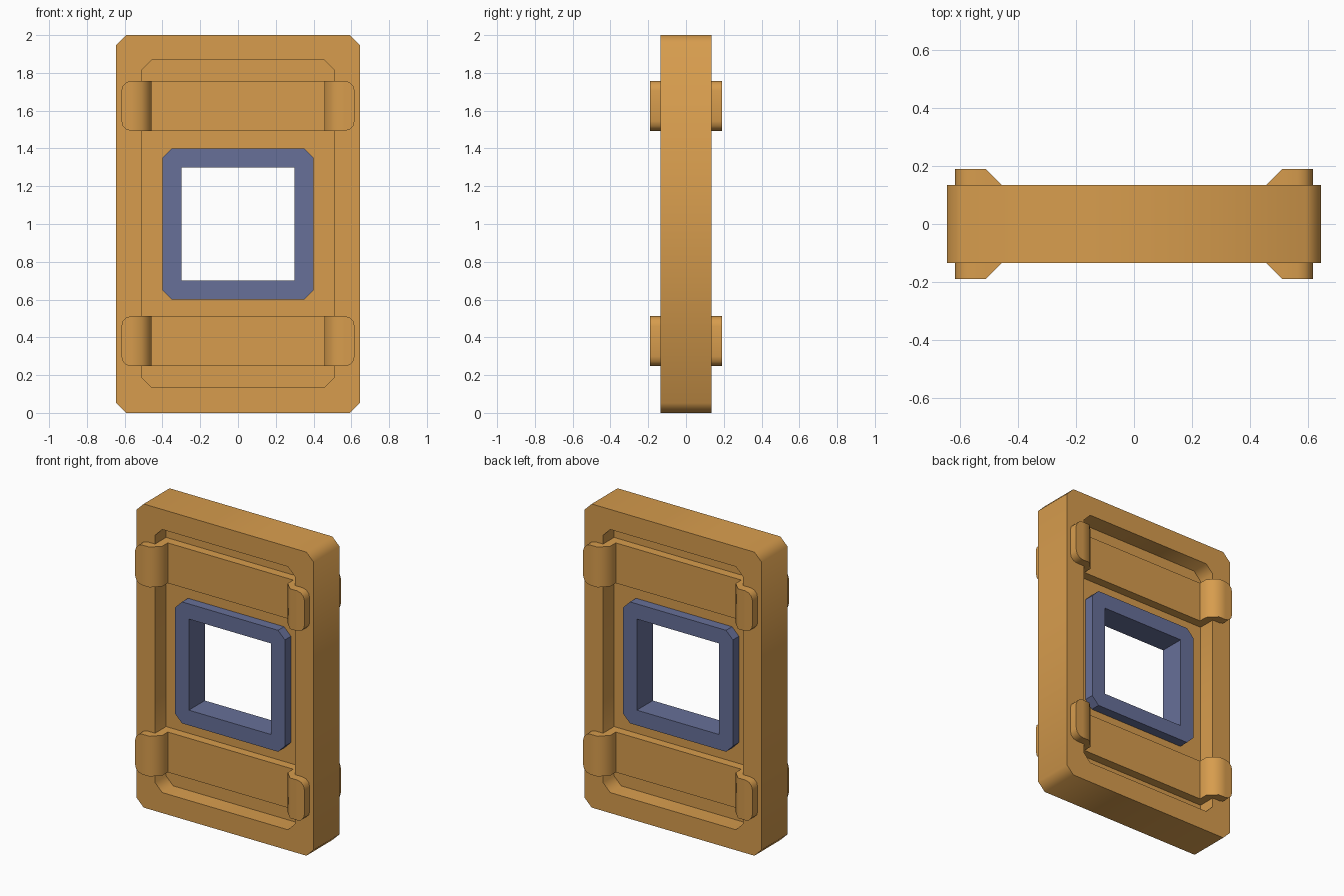
import bpy, bmesh, math

if "Cube" in bpy.data.objects:
    bpy.data.objects.remove(bpy.data.objects["Cube"])


def material(name, rgb):
    m = bpy.data.materials.new(name)
    m.diffuse_color = (*rgb, 1)
    m.use_nodes = True
    m.node_tree.nodes["Principled BSDF"].inputs["Base Color"].default_value = m.diffuse_color
    return m


WOOD = material("golden wood", (0.68, 0.335, 0.075))
BLUE = material("slate blue", (0.135, 0.16, 0.315))


def finish(name, bm, mat, smooth_deg=None):
    bmesh.ops.remove_doubles(bm, verts=bm.verts, dist=1e-5)
    bmesh.ops.recalc_face_normals(bm, faces=bm.faces)
    me = bpy.data.meshes.new(name)
    bm.to_mesh(me)
    bm.free()
    me.materials.append(mat)
    ob = bpy.data.objects.new(name, me)
    bpy.context.collection.objects.link(ob)
    if smooth_deg:
        bpy.ops.object.select_all(action='DESELECT')
        ob.select_set(True)
        bpy.context.view_layer.objects.active = ob
        bpy.ops.object.shade_smooth_by_angle(angle=math.radians(smooth_deg))
    return ob


def cut_corner_rect(hx, z0, z1, c):
    """Eight-point rectangle with corners cut off by c."""
    return [(hx, z0 + c), (hx, z1 - c), (hx - c, z1), (c - hx, z1),
            (-hx, z1 - c), (-hx, z0 + c), (c - hx, z0), (hx - c, z0)]


def ring(name, outer, inner, hy, mat, smooth_deg=None):
    """Flat ring between two eight-point outlines, from -hy to hy."""
    bm = bmesh.new()
    loops = [[bm.verts.new((x, y, z)) for x, z in pts]
             for pts, y in ((outer, -hy), (outer, hy), (inner, hy), (inner, -hy))]
    for k in range(4):
        a, b = loops[k], loops[(k + 1) % 4]
        for i in range(8):
            j = (i + 1) % 8
            bm.faces.new((a[i], a[j], b[j], b[i]))
    return finish(name, bm, mat, smooth_deg)


# Door border, thin inner panel and window surround
ring("door_border", cut_corner_rect(0.645, 0, 2, 0.052),
     cut_corner_rect(0.51, 0.135, 1.868, 0.052), 0.135, WOOD, 50)
ring("door_panel", cut_corner_rect(0.515, 0.13, 1.873, 0.052),
     cut_corner_rect(0.37, 0.63, 1.37, 0.05), 0.02, WOOD)
ring("window_surround", cut_corner_rect(0.4, 0.6, 1.4, 0.05),
     cut_corner_rect(0.3, 0.7, 1.3, 0), 0.083, BLUE)

# Strap profile (x, depth): lies in the recess, then steps over the border
R = 0.052
OUT = [(0.457, 0.078), (0.457, 0.135), (0.512, 0.19)]
INN = [(0.51, 0.018), (0.51, 0.134), (0.51, 0.134)]


def strap(name, side, z0, z1):
    # stations along x: (x outer, depth outer, x inner, depth inner, corner inset)
    st = [(*o, *i, 0) for o, i in zip(OUT, INN)]
    for k in range(4):  # rounded end
        t = math.radians(30 * k)
        x = 0.617 - R + R * math.sin(t)
        st.append((x, 0.19, x, 0.134, R * (1 - math.cos(t))))
    st = [(-a, b, -c, d, e) for a, b, c, d, e in reversed(st)] + st
    bm = bmesh.new()
    rows = []
    for xo, yo, xi, yi, e in st:
        rows.append([bm.verts.new((x, side * y, z)) for x, y, z in
                     ((xo, yo, z0 + e), (xo, yo, z1 - e),
                      (xi, yi, z1 - e), (xi, yi, z0 + e))])
    for a, b in zip(rows, rows[1:]):
        for i in range(4):
            j = (i + 1) % 4
            bm.faces.new((a[i], a[j], b[j], b[i]))
    bm.faces.new(rows[0])
    bm.faces.new(rows[-1])
    bmesh.ops.dissolve_degenerate(bm, dist=1e-5, edges=bm.edges)
    finish(name, bm, WOOD, 50)


# Two straps on each face
for label, side in (("front", -1), ("back", 1)):
    strap(label + "_lower_strap", side, 0.247, 0.512)
    strap(label + "_upper_strap", side, 1.493, 1.758)
